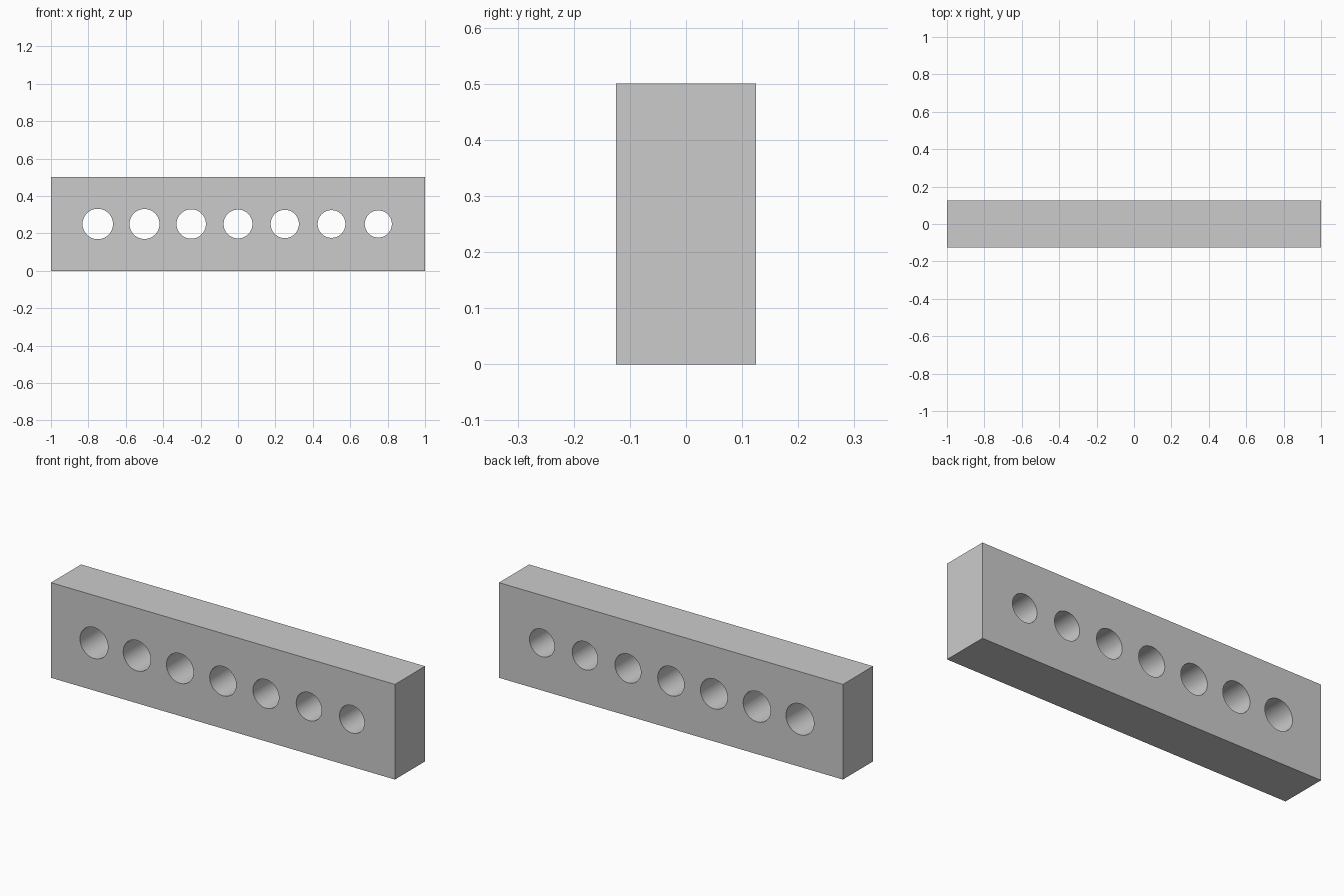
import bpy, bmesh
from math import radians
from mathutils import Matrix

if "Cube" in bpy.data.objects:
    bpy.data.objects.remove(bpy.data.objects["Cube"])

LENGTH, DEPTH, HEIGHT = 2.0, 0.25, 0.5
HOLES, SPACING = 7, 0.25
R_FIRST, R_LAST = 0.0815, 0.0725


def make_object(name, bm):
    mesh = bpy.data.meshes.new(name)
    bm.to_mesh(mesh)
    bm.free()
    obj = bpy.data.objects.new(name, mesh)
    bpy.context.collection.objects.link(obj)
    return obj


# Rectangular bar standing on the ground
bm = bmesh.new()
bmesh.ops.create_cube(bm, size=1, matrix=Matrix.Translation((0, 0, HEIGHT / 2))
                      @ Matrix.Diagonal((LENGTH, DEPTH, HEIGHT, 1)))
bar = make_object("gauge_bar", bm)

# Row of through-hole cutters, slightly smaller towards the right
bm = bmesh.new()
for i in range(HOLES):
    x = (i - (HOLES - 1) / 2) * SPACING
    r = R_FIRST + (R_LAST - R_FIRST) * i / (HOLES - 1)
    bmesh.ops.create_cone(bm, cap_ends=True, segments=64, radius1=r, radius2=r,
                          depth=DEPTH * 2,
                          matrix=Matrix.Translation((x, 0, HEIGHT / 2))
                          @ Matrix.Rotation(radians(90), 4, 'X'))
cutter = make_object("hole_cutters", bm)
cutter.hide_render = True

# Drill the holes, then discard the cutters
mod = bar.modifiers.new("holes", 'BOOLEAN')
mod.operation = 'DIFFERENCE'
mod.solver = 'EXACT'
mod.object = cutter
bpy.context.view_layer.objects.active = bar
bar.select_set(True)
bpy.ops.object.modifier_apply(modifier=mod.name)
bpy.data.objects.remove(cutter)

# Smooth hole walls with sharp rims
bpy.ops.object.shade_smooth_by_angle(angle=radians(30))
